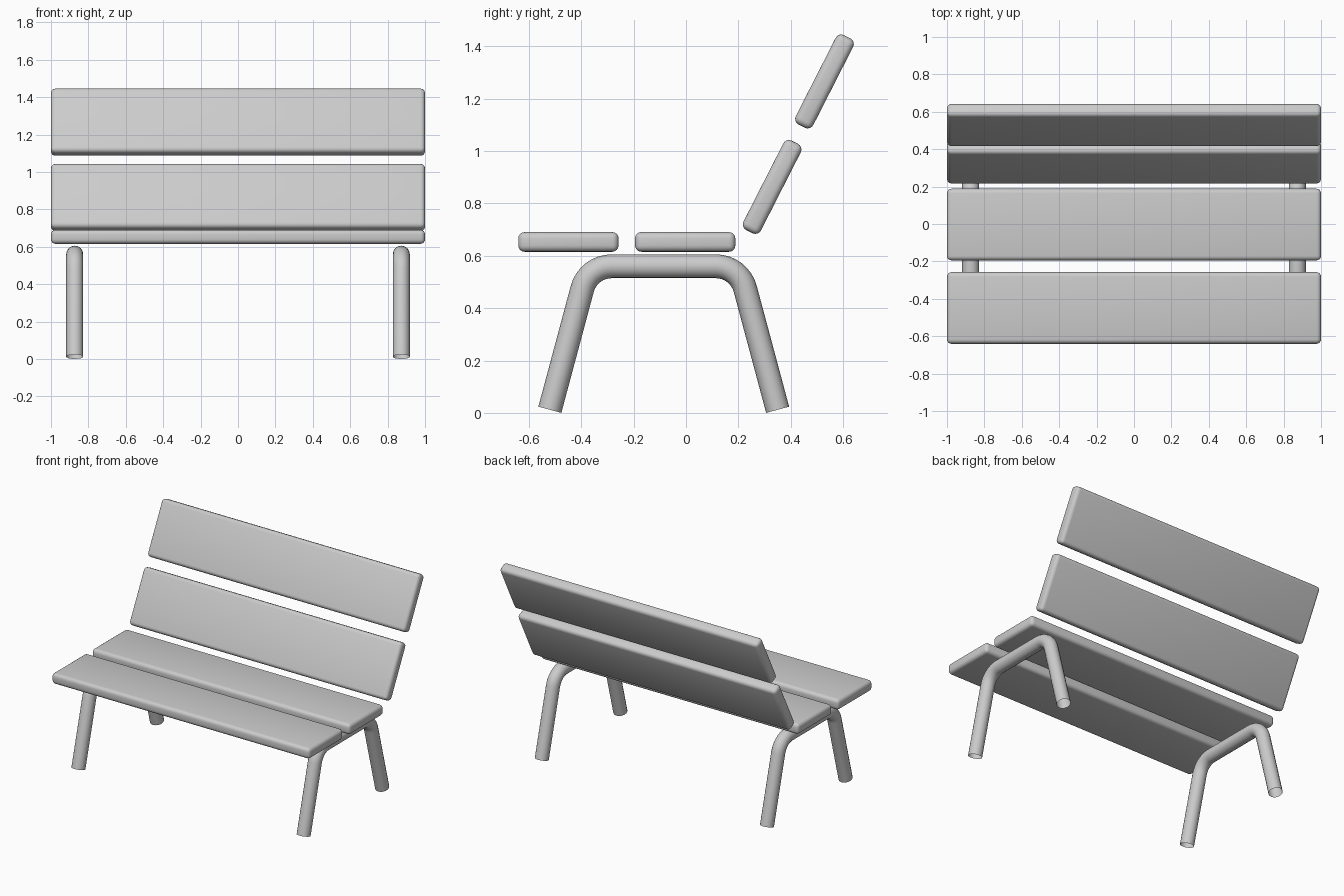
import bpy
from math import radians, sin, cos, tan
from mathutils import Vector

cube = bpy.data.objects.get("Cube")
if cube:
    bpy.data.objects.remove(cube, do_unlink=True)

# Single plain grey finish
grey = bpy.data.materials.new("light grey")
grey.use_nodes = True
COLOUR = (0.6, 0.6, 0.6, 1)
grey.diffuse_color = COLOUR
grey.node_tree.nodes["Principled BSDF"].inputs["Base Color"].default_value = COLOUR


def finish(obj, name):
    obj.name = name
    obj.data.materials.clear()
    obj.data.materials.append(grey)
    bpy.ops.object.select_all(action="DESELECT")
    obj.select_set(True)
    bpy.context.view_layer.objects.active = obj


def slat(name, y, z, tilt):
    """Rounded plank spanning the full width of the bench."""
    bpy.ops.mesh.primitive_cube_add(size=1, location=(0, y, z), rotation=(radians(tilt), 0, 0))
    obj = bpy.context.object
    obj.scale = (2, 0.383, 0.075)
    bpy.ops.object.transform_apply(location=False, rotation=False, scale=True)
    finish(obj, name)
    bevel = obj.modifiers.new("Rounded edges", "BEVEL")
    bevel.width = 0.024
    bevel.segments = 4
    bpy.ops.object.modifier_apply(modifier=bevel.name)
    bpy.ops.object.shade_smooth_by_angle(angle=radians(35))


def leg_path():
    """Foot, rounded bend, crossbar, and the same mirrored to the back."""
    lean, bend, top, mid = radians(15), 0.116, 0.56, -0.085
    foot = Vector((0, -0.435, 0.012))
    corner_y = foot.y + (top - foot.z) * tan(lean)
    turn = radians(90) - lean
    centre = Vector((0, corner_y + bend * tan(turn / 2), top - bend))
    half = [foot]
    for i in range(9):
        a = lean + turn * i / 8
        half.append(centre + bend * Vector((0, -cos(a), sin(a))))
    # Mirror the half path front to back
    path = half + [Vector((0, -p.y, p.z)) for p in reversed(half)]
    return [p + Vector((0, mid, 0)) for p in path]


def leg_frame(name, x):
    """Bent tube with open feet."""
    curve = bpy.data.curves.new(name, "CURVE")
    curve.dimensions = "3D"
    curve.bevel_depth = 0.0455
    curve.bevel_resolution = 6
    curve.use_fill_caps = False
    points = leg_path()
    spline = curve.splines.new("POLY")
    spline.points.add(len(points) - 1)
    for point, co in zip(spline.points, points):
        point.co = (*co, 1)
    obj = bpy.data.objects.new(name, curve)
    bpy.context.collection.objects.link(obj)
    obj.location.x = x
    finish(obj, name)
    bpy.ops.object.convert(target="MESH")
    bpy.ops.object.shade_smooth_by_angle(angle=radians(40))


# Seat and backrest
slat("seat_slat_front", -0.449, 0.653, 0)
slat("seat_slat_rear", -0.003, 0.653, 0)
slat("back_slat_lower", 0.329, 0.863, 63)
slat("back_slat_upper", 0.529, 1.266, 63)

# Leg frames
for side, x in (("left", 0.873), ("right", -0.873)):
    leg_frame(side + "_leg_frame", x)
